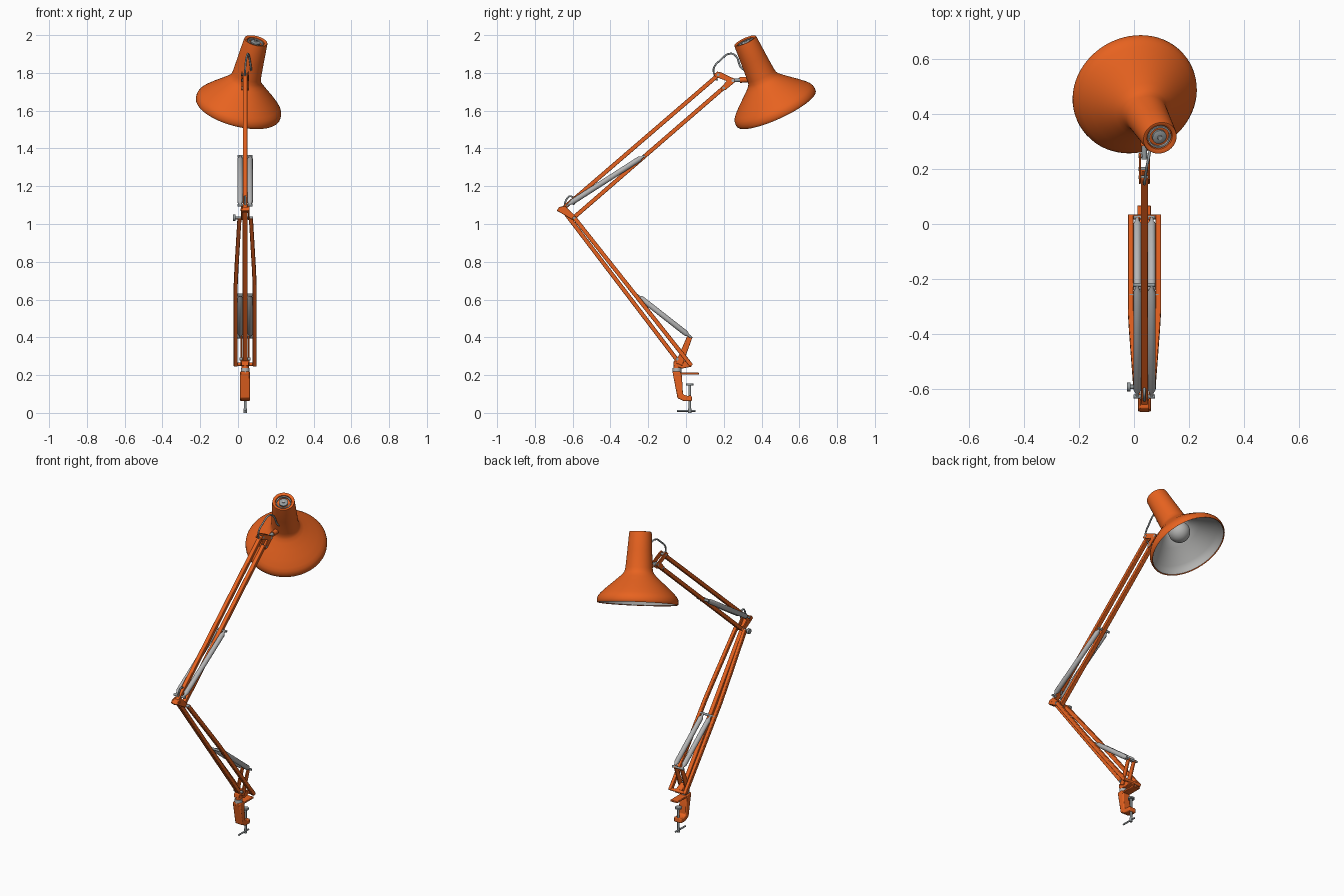
import bpy, bmesh, math
from mathutils import Vector, Matrix

if "Cube" in bpy.data.objects:
    bpy.data.objects.remove(bpy.data.objects["Cube"])

CX = 0.038          # x of the arm plane


def material(name, rgb):
    m = bpy.data.materials.new(name)
    m.diffuse_color = (*rgb, 1)
    m.use_nodes = True
    m.node_tree.nodes["Principled BSDF"].inputs["Base Color"].default_value = m.diffuse_color
    return m


ORANGE = material("orange paint", (0.80, 0.123, 0.014))
SPRING = material("spring grey", (0.46, 0.46, 0.46))
STEEL = material("hardware steel", (0.30, 0.33, 0.34))
LINER = material("shade lining", (0.46, 0.46, 0.45))


def finish(name, bm, mat, bevel=0, angle=35):
    bmesh.ops.recalc_face_normals(bm, faces=bm.faces)
    me = bpy.data.meshes.new(name)
    bm.to_mesh(me)
    bm.free()
    me.materials.append(mat)
    me.shade_smooth()
    me.set_sharp_from_angle(angle=math.radians(angle))
    ob = bpy.data.objects.new(name, me)
    bpy.context.collection.objects.link(ob)
    if bevel:
        mod = ob.modifiers.new("bevel", 'BEVEL')
        mod.width, mod.segments = bevel, 2
    return ob


def lathe(name, profile, base, axis, mat, n=24, angle=35):
    """Revolve (height, radius) points round an axis; radius 0 closes the end."""
    bm = bmesh.new()
    rings = []
    for h, r in profile:
        if r == 0:
            rings.append([bm.verts.new((0, 0, h))] * n)
        else:
            rings.append([bm.verts.new((r * math.cos(2 * math.pi * i / n),
                                        r * math.sin(2 * math.pi * i / n), h)) for i in range(n)])
    for a, b in zip(rings, rings[1:]):
        for i in range(n):
            j = (i + 1) % n
            quad = list(dict.fromkeys((a[i], a[j], b[j], b[i])))
            if len(quad) > 2:
                bm.faces.new(quad)
    rot = Vector(axis).to_track_quat('Z', 'Y').to_matrix().to_4x4()
    bm.transform(Matrix.Translation(base) @ rot)
    return finish(name, bm, mat, angle=angle)


def rod(name, a, b, r, mat, n=16):
    a, b = Vector(a), Vector(b)
    L = (b - a).length
    return lathe(name, [(0, 0), (0, r), (L, r), (L, 0)], a, b - a, mat, n)


def pin(name, y, z, x0, x1, r, mat):
    return rod(name, (x0, y, z), (x1, y, z), r, mat)


def plate(name, pts, x0, x1, mat, bevel=0.003):
    """Extrude a (y, z) outline along x."""
    bm = bmesh.new()
    f = bm.faces.new([bm.verts.new((x0, y, z)) for y, z in pts])
    ext = bmesh.ops.extrude_face_region(bm, geom=[f])
    bmesh.ops.translate(bm, vec=(x1 - x0, 0, 0),
                        verts=[v for v in ext["geom"] if isinstance(v, bmesh.types.BMVert)])
    return finish(name, bm, mat, bevel)


def bar(name, path, w, h, mat):
    """Sweep a rectangular section (w in x, h in the arm plane) along points."""
    bm = bmesh.new()
    path = [Vector(p) for p in path]
    d = path[-1] - path[0]
    up = Vector((0, -d.z, d.y)).normalized() * h / 2
    side = Vector((w / 2, 0, 0))
    rings = [[bm.verts.new(p + s * side + t * up) for s, t in ((-1, -1), (1, -1), (1, 1), (-1, 1))]
             for p in path]
    for a, b in zip(rings, rings[1:]):
        for i in range(4):
            bm.faces.new((a[i], a[(i + 1) % 4], b[(i + 1) % 4], b[i]))
    bm.faces.new(rings[0])
    bm.faces.new(rings[-1])
    return finish(name, bm, mat, 0.003)


def cable(name, pts, r, mat):
    cu = bpy.data.curves.new(name, 'CURVE')
    cu.dimensions = '3D'
    cu.bevel_depth, cu.bevel_resolution, cu.resolution_u = r, 3, 6
    sp = cu.splines.new('BEZIER')
    sp.bezier_points.add(len(pts) - 1)
    for bp, p in zip(sp.bezier_points, pts):
        bp.co = p
        bp.handle_left_type = bp.handle_right_type = 'AUTO'
    cu.materials.append(mat)
    ob = bpy.data.objects.new(name, cu)
    bpy.context.collection.objects.link(ob)


def spring_pair(name, a, b):
    """Two springs either side of the arm, with tapered ends."""
    a, b = Vector((0, *a)), Vector((0, *b))
    L = (b - a).length
    prof = [(0, 0), (0, 0.006), (0.015, 0.007), (0.03, 0.0145), (L - 0.03, 0.0145),
            (L - 0.015, 0.007), (L, 0.006), (L, 0)]
    for s, tag in ((-1, "left"), (1, "right")):
        lathe(f"{name}_{tag}", prof, a + Vector((CX + s * 0.026, 0, 0)), b - a, SPRING, 20)


# --- Clamp ---------------------------------------------------------------
plate("clamp_body", [(-0.072, 0.22), (-0.03, 0.22), (-0.022, 0.20), (-0.016, 0.098), (0.006, 0.090),
                     (0.03, 0.092), (0.032, 0.062), (-0.012, 0.062), (-0.045, 0.078)],
      0.011, 0.063, ORANGE, 0.006)
plate("clamp_top_jaw", [(-0.07, 0.202), (0.068, 0.202), (0.068, 0.213), (-0.07, 0.213)],
      0.013, 0.061, ORANGE)
rod("clamp_screw", (CX, 0.02, 0.012), (CX, 0.02, 0.15), 0.007, STEEL)
rod("clamp_pad", (CX, 0.02, 0.146), (CX, 0.02, 0.156), 0.019, STEEL)
rod("clamp_screw_hub", (CX, 0.02, 0.0), (CX, 0.02, 0.024), 0.009, STEEL)
rod("clamp_handle", (CX, -0.048, 0.011), (CX, 0.05, 0.011), 0.005, STEEL)
rod("base_collar", (CX, -0.048, 0.212), (CX, -0.048, 0.238), 0.023, SPRING)
rod("base_swivel", (CX, -0.048, 0.236), (CX, -0.048, 0.262), 0.019, ORANGE)

# --- Base yoke -----------------------------------------------------------
plate("yoke_foot", [(-0.068, 0.25), (-0.02, 0.235), (0.03, 0.245), (0.03, 0.262), (-0.03, 0.285),
                    (-0.065, 0.275)], 0.018, 0.056, ORANGE)
for i, x in enumerate((0.014, 0.054)):
    plate(f"yoke_cheek_{i}", [(-0.055, 0.265), (-0.02, 0.25), (0.034, 0.40), (0.022, 0.412), (0.004, 0.402)],
          x, x + 0.007, ORANGE, 0.002)
pin("base_cross_pin", 0.025, 0.257, -0.022, 0.098, 0.009, ORANGE)
pin("rear_bar_pin", -0.047, 0.285, 0.008, 0.066, 0.008, STEEL)
pin("lower_spring_pin", 0.024, 0.402, -0.002, 0.076, 0.007, STEEL)

# --- Lower arm -----------------------------------------------------------
bar("lower_arm_rear_bar", [(CX, -0.047, 0.28), (CX, -0.648, 1.07)], 0.026, 0.022, ORANGE)
top, bot = Vector((0, -0.593, 1.035)), Vector((0, 0.027, 0.252))
for s, tag in ((-1, "left"), (1, "right")):
    mid = bot.lerp(top, 0.66)
    path = [bot + Vector((CX + s * 0.05, 0, 0)), bot.lerp(top, 0.55) + Vector((CX + s * 0.05, 0, 0)),
            mid + Vector((CX + s * 0.046, 0, 0)), top + Vector((CX + s * 0.03, 0, 0))]
    bar(f"lower_arm_front_bar_{tag}", path, 0.021, 0.022, ORANGE)
spring_pair("lower_spring", (0.024, 0.402), (-0.26, 0.624))
pin("lower_spring_top_pin", -0.262, 0.624, -0.016, 0.09, 0.007, STEEL)

# --- Elbow ---------------------------------------------------------------
for i, x in enumerate((0.015, 0.053)):
    plate(f"elbow_plate_{i}", [(-0.683, 1.072), (-0.672, 1.09), (-0.64, 1.096), (-0.578, 1.035),
                               (-0.588, 1.02), (-0.605, 1.025), (-0.665, 1.06)], x, x + 0.008, ORANGE, 0.002)
plate("elbow_core", [(-0.685, 1.07), (-0.67, 1.09), (-0.645, 1.092), (-0.635, 1.07), (-0.66, 1.058)],
      0.02, 0.056, ORANGE)
pin("elbow_lower_pin", -0.593, 1.033, -0.012, 0.08, 0.008, STEEL)
pin("elbow_knob", -0.593, 1.033, -0.026, -0.012, 0.016, STEEL)
pin("elbow_upper_pin", -0.655, 1.075, 0.014, 0.062, 0.007, ORANGE)
pin("upper_spring_pin", -0.628, 1.10, -0.002, 0.076, 0.007, STEEL)
cable("elbow_cable", [(CX, -0.645, 1.085), (CX, -0.63, 1.135), (CX, -0.61, 1.147), (CX, -0.592, 1.125),
                      (CX, -0.595, 1.10)], 0.005, STEEL)

# --- Upper arm -----------------------------------------------------------
bar("upper_arm_top_bar", [(CX, -0.655, 1.078), (CX, 0.172, 1.79)], 0.025, 0.022, ORANGE)
bar("upper_arm_bottom_bar", [(CX, -0.593, 1.035), (CX, 0.20, 1.722)], 0.025, 0.022, ORANGE)
spring_pair("upper_spring", (-0.628, 1.10), (-0.222, 1.36))
pin("upper_spring_top_pin", -0.222, 1.358, -0.003, 0.077, 0.007, STEEL)

# --- Head bracket --------------------------------------------------------
for i, x in enumerate((0.018, 0.051)):
    plate(f"head_bracket_{i}", [(0.145, 1.79), (0.165, 1.807), (0.185, 1.803), (0.258, 1.768), (0.258, 1.75),
                                (0.21, 1.71), (0.19, 1.705), (0.185, 1.722), (0.215, 1.757), (0.16, 1.778)],
          x, x + 0.007, ORANGE, 0.002)
pin("head_top_pin", 0.17, 1.79, 0.017, 0.059, 0.007, STEEL)
pin("head_bottom_pin", 0.20, 1.72, 0.017, 0.059, 0.007, STEEL)
pin("head_tilt_pin", 0.248, 1.759, 0.017, 0.059, 0.008, SPRING)
rod("head_joint", (CX, 0.235, 1.759), (CX, 0.35, 1.766), 0.010, STEEL)
rod("head_joint_collar", (CX, 0.285, 1.762), (CX, 0.34, 1.766), 0.015, ORANGE)
cable("head_cable", [(CX, 0.165, 1.76), (CX, 0.146, 1.82), (0.043, 0.185, 1.87), (0.052, 0.235, 1.902),
                     (0.058, 0.265, 1.888), (0.068, 0.29, 1.83), (0.07, 0.315, 1.81)], 0.005, STEEL)

# --- Shade (turned about a tilted axis) -----------------------------------
RIM = Vector((0, 0.477, 1.612))
AXIS = Vector((0.234, -0.405, 0.884)).normalized()
outer = [(0.0, 0.222), (-0.004, 0.227), (0.0, 0.230), (0.012, 0.231), (0.026, 0.229), (0.040, 0.222),
         (0.055, 0.209), (0.085, 0.178), (0.12, 0.138), (0.15, 0.105), (0.166, 0.089), (0.180, 0.081),
         (0.20, 0.077), (0.30, 0.070), (0.396, 0.064), (0.405, 0.062), (0.406, 0.058), (0.400, 0.047),
         (0.385, 0.046)]
lathe("shade", outer, RIM, AXIS, ORANGE, 64, 50)
inner = [(-0.003, 0.225), (0.026, 0.222), (0.05, 0.206), (0.12, 0.131), (0.162, 0.085), (0.195, 0.072),
         (0.37, 0.060), (0.37, 0)]
lathe("shade_lining", inner, RIM, AXIS, LINER, 64, 50)

# --- Cap vents and bulb ----------------------------------------------------
lathe("cap_recess", [(0.388, 0.047), (0.388, 0)], RIM, AXIS, ORANGE, 32)
lathe("cap_ring", [(0.386, 0.043), (0.398, 0.043), (0.398, 0.037), (0.386, 0.037)], RIM, AXIS, SPRING, 32)
lathe("cap_button", [(0.386, 0.026), (0.398, 0.026), (0.401, 0.020), (0.401, 0)], RIM, AXIS, STEEL, 32)
lathe("cap_button_centre", [(0.400, 0.009), (0.405, 0.008), (0.405, 0)], RIM, AXIS, SPRING, 20)
R = 0.062
bulb = [(0.115 - R * math.cos(math.pi * i / 16), R * math.sin(math.pi * i / 16) if i else 0) for i in range(13)]
lathe("bulb", bulb + [(0.20, 0.03), (0.24, 0.026)], RIM, AXIS, LINER, 32, 60)
lathe("bulb_holder", [(0.225, 0.0), (0.225, 0.032), (0.37, 0.032)], RIM, AXIS, LINER, 24)
